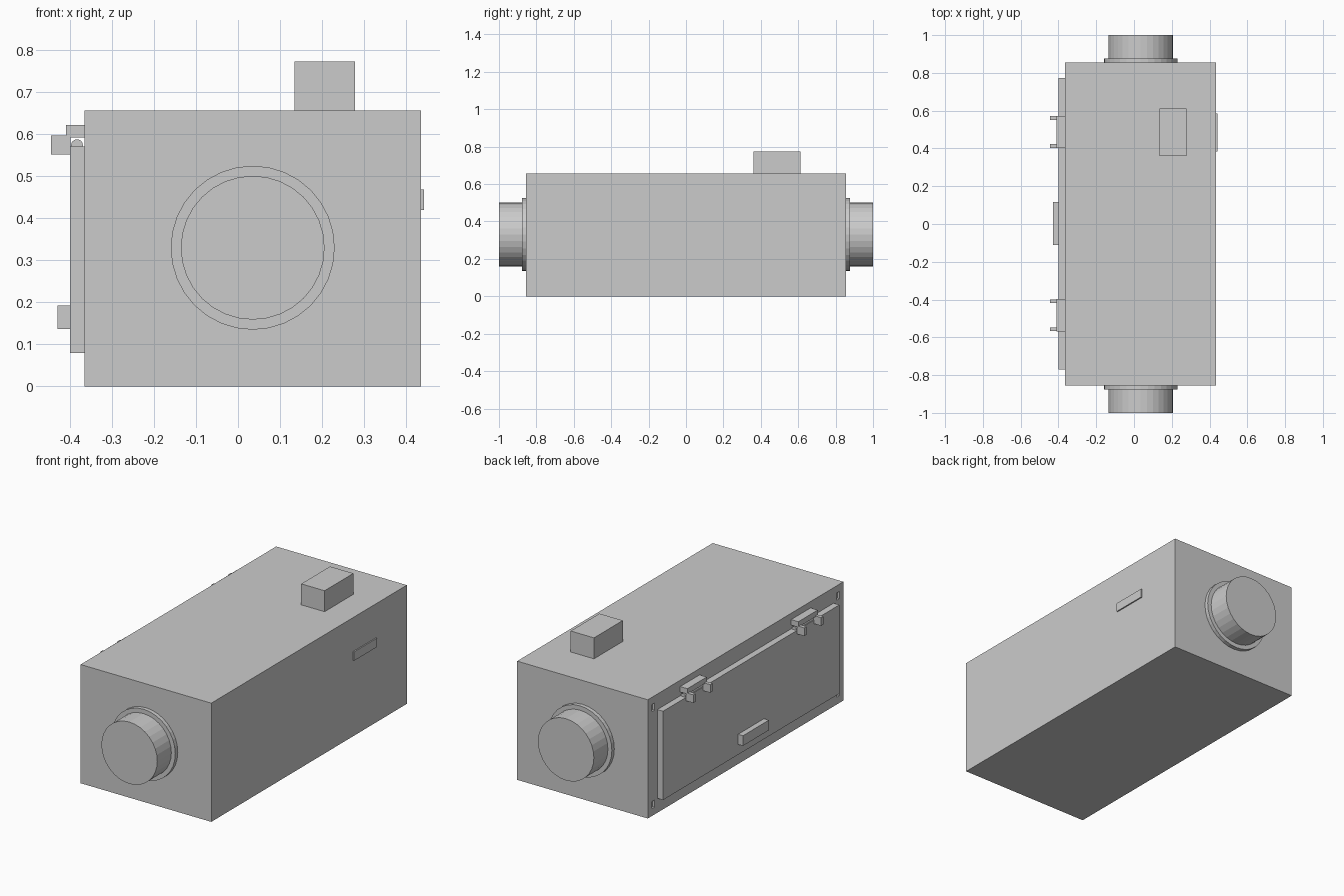
import bpy, math
from mathutils import Matrix

if "Cube" in bpy.data.objects:
    bpy.data.objects.remove(bpy.data.objects["Cube"])


def box(name, x, y, z):
    """Box from (min, max) ranges."""
    bpy.ops.mesh.primitive_cube_add(size=1)
    ob = bpy.context.object
    ob.name = name
    ranges = (x, y, z)
    size = [r[1] - r[0] for r in ranges]
    mid = [(r[0] + r[1]) / 2 for r in ranges]
    ob.data.transform(Matrix.Translation(mid) @ Matrix.Diagonal((*size, 1)))
    return ob


def cyl_y(name, x, z, r, y0, y1, sides=32):
    """Closed cylinder running along y."""
    bpy.ops.mesh.primitive_cylinder_add(vertices=sides, radius=r, depth=abs(y1 - y0))
    ob = bpy.context.object
    ob.name = name
    ob.data.transform(Matrix.Translation((x, (y0 + y1) / 2, z))
                      @ Matrix.Rotation(math.pi / 2, 4, 'X'))
    return ob


# Main housing
body = box("housing", (-0.365, 0.435), (-0.855, 0.855), (0, 0.657))

# Shallow slots in the four corners of the door side
for sy in (-1, 1):
    for z in (0.06, 0.597):
        y = sy * 0.807
        cut = box("slot_cutter", (-0.40, -0.353), (y - 0.012, y + 0.012), (z - 0.02, z + 0.02))
        cut.hide_render = True
        cut.hide_viewport = False
        mod = body.modifiers.new("slot", 'BOOLEAN')
        mod.object = cut
        mod.operation = 'DIFFERENCE'
        bpy.context.view_layer.objects.active = body
        bpy.ops.object.modifier_apply(modifier=mod.name)
        bpy.data.objects.remove(cut)

# Duct collar and spigot on each end
for label, s in (("front", -1), ("back", 1)):
    cyl_y(label + "_flange", 0.035, 0.33, 0.195, s * 0.85, s * 0.877)
    cyl_y(label + "_duct", 0.035, 0.33, 0.171, s * 0.85, s * 1.0)

# Control box on top and plate on the right
box("control_box", (0.135, 0.278), (0.36, 0.612), (0.655, 0.773))
box("side_plate", (0.43, 0.442), (0.385, 0.585), (0.42, 0.469))

# Access door and its handle
box("door", (-0.40, -0.364), (-0.77, 0.772), (0.08, 0.571))
box("door_handle", (-0.43, -0.399), (-0.11, 0.116), (0.137, 0.193))

# Hinges: fixed block, barrel and two ears
for label, y in (("front", -0.483), ("back", 0.487)):
    box(label + "_hinge_block", (-0.409, -0.364), (y - 0.085, y + 0.085), (0.592, 0.622))
    cyl_y(label + "_hinge_barrel", -0.383, 0.574, 0.014, y - 0.085, y + 0.085, 16)
    for i, s in enumerate((-1, 1)):
        c = y + s * 0.074
        box(f"{label}_hinge_ear_{i + 1}", (-0.445, -0.399), (c - 0.01, c + 0.01), (0.552, 0.597))
